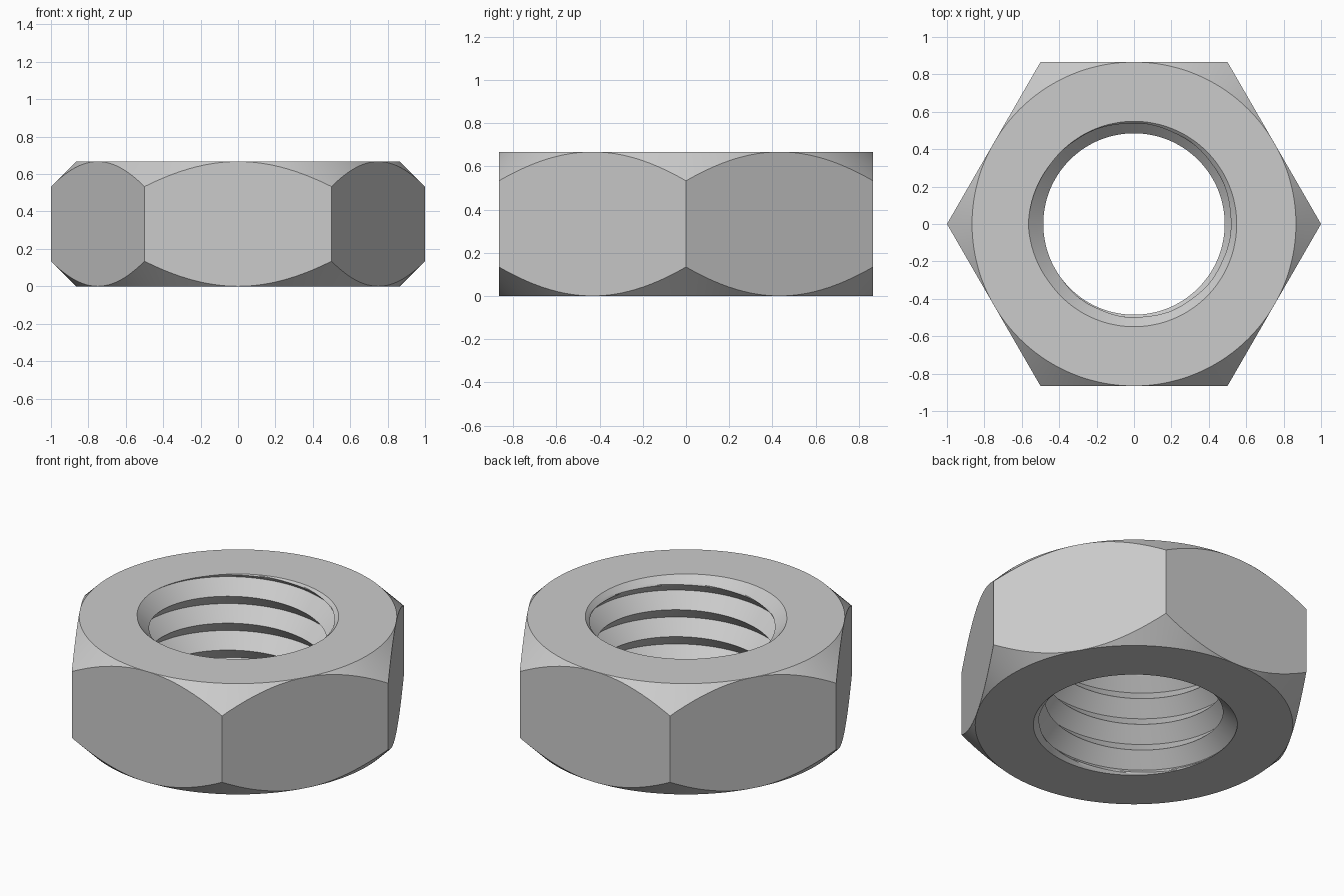
import bpy, bmesh, math

if "Cube" in bpy.data.objects:
    bpy.data.objects.remove(bpy.data.objects["Cube"])

H = 0.667            # nut height
APOTHEM = 0.866      # half the width across flats
R_MIN, R_MAX = 0.485, 0.565   # thread crest and root radii
R_SINK = 0.549       # countersink radius at both faces
PITCH = 0.162
COLS = 144           # columns around the axis
ROWS = 24            # rows per thread turn
TURNS = 7
Z0 = H - 5.5 * PITCH  # lowest thread root at angle 0


def hole_radius(a, z):
    # V thread, widened by a 45 degree countersink at each end
    f = ((z - Z0) / PITCH - a / math.tau) % 1.0
    thread = R_MIN + (R_MAX - R_MIN) * abs(2 * f - 1)
    return max(thread, R_SINK - z, R_SINK - (H - z))


def column(a):
    # closed section of the nut at angle a, as (radius, height) pairs
    pts = []
    for k in range(TURNS * ROWS + 1):
        z = Z0 + PITCH * (k / ROWS + a / math.tau)
        z = min(max(z, 0.0), H)
        pts.append((hole_radius(a, z), z))
    # hexagon side with 45 degree corner chamfers
    off = a % (math.pi / 3) - math.pi / 6
    r = APOTHEM / math.cos(off)
    cut = r - APOTHEM
    pts += [(APOTHEM, H), (r, H - cut), (r, cut), (APOTHEM, 0.0)]
    return pts


bm = bmesh.new()
grid = []
for i in range(COLS + 1):
    a = math.tau * i / COLS
    grid.append([bm.verts.new((r * math.cos(a), r * math.sin(a), z))
                 for r, z in column(a)])
n = len(grid[0])
for c, d in zip(grid, grid[1:]):
    for k in range(n):
        m = (k + 1) % n
        bm.faces.new((c[k], d[k], d[m], c[m]))

# weld the seam and the rows clamped to the end faces
bmesh.ops.remove_doubles(bm, verts=bm.verts, dist=1e-5)
bmesh.ops.recalc_face_normals(bm, faces=bm.faces)
mesh = bpy.data.meshes.new("hex_nut")
bm.to_mesh(mesh)
bm.free()

# plain steel colour
steel = bpy.data.materials.new("steel_grey")
steel.diffuse_color = (0.6, 0.6, 0.6, 1)
steel.use_nodes = True
steel.node_tree.nodes["Principled BSDF"].inputs["Base Color"].default_value = steel.diffuse_color
mesh.materials.append(steel)

nut = bpy.data.objects.new("hex_nut", mesh)
bpy.context.collection.objects.link(nut)
bpy.context.view_layer.objects.active = nut
nut.select_set(True)
bpy.ops.object.shade_smooth_by_angle(angle=math.radians(30))
